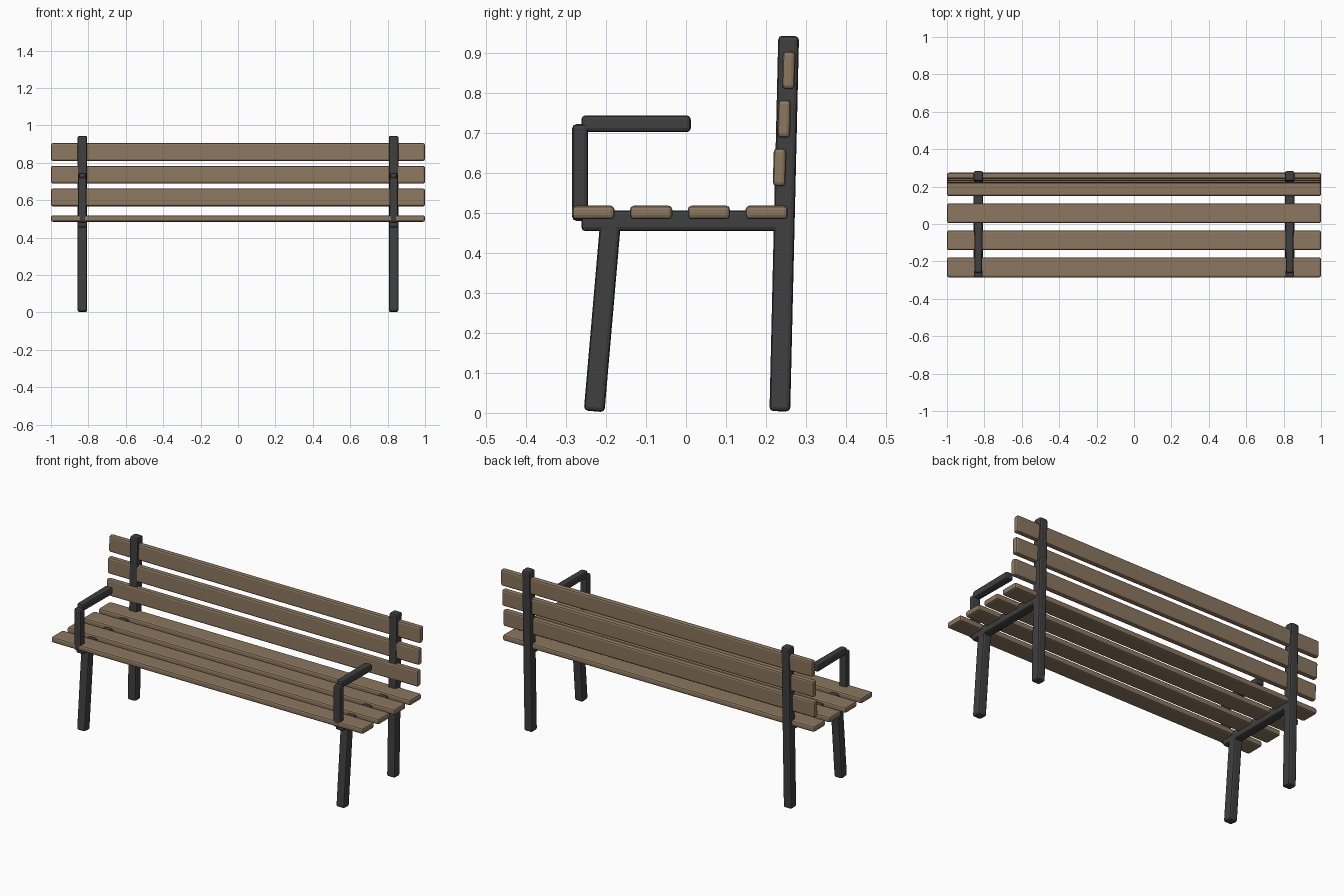
import bpy
import bmesh
import math
from mathutils import Matrix, Vector

cube = bpy.data.objects.get("Cube")
if cube:
    bpy.data.objects.remove(cube)


def make_material(name, color):
    mat = bpy.data.materials.new(name)
    mat.use_nodes = True
    mat.diffuse_color = (*color, 1)
    mat.node_tree.nodes["Principled BSDF"].inputs["Base Color"].default_value = (*color, 1)
    return mat


wood = make_material("brown wood", (0.26, 0.185, 0.115))
metal = make_material("dark metal", (0.05, 0.05, 0.05))


def rounded_box(name, size, location, tilt, mat, bevel, taper=1.0):
    """Bevelled box tilted about x; taper scales the x width at its +z end."""
    bm = bmesh.new()
    bmesh.ops.create_cube(bm, size=1)
    for v in bm.verts:
        if v.co.z > 0:
            v.co.x *= taper
        v.co = Vector(c * s for c, s in zip(v.co, size))
    bmesh.ops.bevel(bm, geom=bm.edges[:], offset=bevel, segments=2,
                    profile=0.5, affect='EDGES')
    bm.transform(Matrix.Translation(location) @ Matrix.Rotation(tilt, 4, 'X'))
    mesh = bpy.data.meshes.new(name)
    bm.to_mesh(mesh)
    bm.free()
    mesh.materials.append(mat)
    obj = bpy.data.objects.new(name, mesh)
    bpy.context.collection.objects.link(obj)
    return obj


def bar(name, x, start, end, width, depth, taper=1.0):
    """Metal bar between two (y, z) points."""
    a, b = Vector(start), Vector(end)
    d = b - a
    mid = (a + b) / 2
    rounded_box(name, (width, depth, d.length), (x, mid.x, mid.y),
                math.atan2(-d.x, d.y), metal, 0.01, taper)


# Metal frames, one at each end
for side, x in (("left", 0.832), ("right", -0.832)):
    bar(side + "_rear_post", x, (0.235, 0.004), (0.257, 0.944), 0.052, 0.052)
    bar(side + "_front_leg", x, (-0.23, 0.004), (-0.188, 0.49), 0.052, 0.052)
    bar(side + "_seat_rail", x, (-0.262, 0.481), (0.25, 0.481), 0.052, 0.052)
    bar(side + "_arm_post", x, (-0.265, 0.481), (-0.265, 0.723), 0.046, 0.04)
    bar(side + "_armrest", x, (0.012, 0.724), (-0.262, 0.724), 0.046, 0.042, 0.85)

# Seat slats
for i in range(4):
    rounded_box(f"seat_slat_{i + 1}", (2, 0.106, 0.034),
                (0, -0.232 + i * 0.1447, 0.502), 0, wood, 0.01)

# Backrest slats, leaning with the rear posts
for i in range(3):
    rounded_box(f"back_slat_{i + 1}", (2, 0.032, 0.095),
                (0, 0.2345 + i * 0.0113, 0.615 + i * 0.1215),
                math.radians(-1.5), wood, 0.01)
